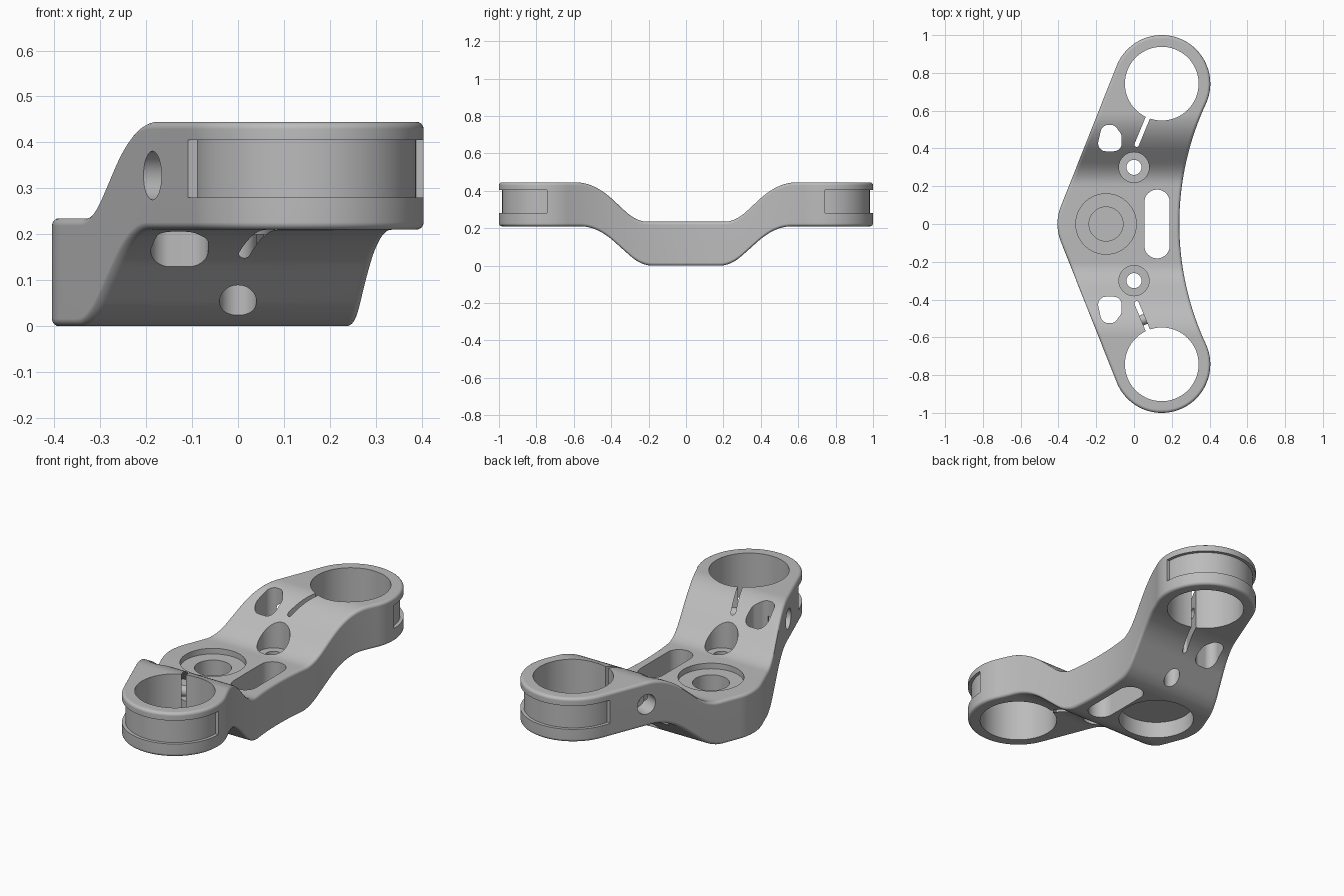
import bpy, bmesh
from math import sin, cos, pi, sqrt, hypot, atan2
from mathutils import Vector, Matrix
from mathutils.geometry import convex_hull_2d

if "Cube" in bpy.data.objects:
    bpy.data.objects.remove(bpy.data.objects["Cube"])

# Plan layout: a centre boss, two clamp rings and a concave edge between them
RAD = 0.257
RING = Vector((0.147, 0.743))
STEM = Vector((-0.148, 0))
WAIST = 0.24
gap = RING.x - WAIST
ARC = (gap ** 2 + RING.y ** 2 - RAD ** 2) / (2 * (RAD + gap))
along = (RING - STEM).normalized()
normal = Vector((-along.y, along.x))
FILLET = 0.016


def left_x(y, d):
    y, r = abs(y), RAD - d
    a, b = STEM + normal * r, RING + normal * r
    if y < a.y:
        return STEM.x - sqrt(r * r - y * y)
    if y < b.y:
        return a.x + (y - a.y) * along.x / along.y
    return RING.x - sqrt(max(0, r * r - (y - RING.y) ** 2))


def right_x(y, d):
    y, r = abs(y), RAD - d
    touch = RING.y * (ARC + d) / (ARC + RAD)
    if y < touch:
        return WAIST + ARC - sqrt((ARC + d) ** 2 - y * y)
    return RING.x + sqrt(max(0, r * r - (y - RING.y) ** 2))


def ramp(u, w):
    if abs(u) < w:
        return (u + w) ** 2 / (4 * w)
    return max(u, 0)


def step(y, low, high, y0, y1, w0, w1):
    m = (high - low) / (y1 - y0)
    return low + m * (ramp(abs(y) - y0, w0) - ramp(abs(y) - y1, w1))


def top_z(y):
    return step(y, 0.235, 0.445, 0.265, 0.49, 0.06, 0.1)


def bottom_z(y):
    return step(y, 0, 0.21, 0.24, 0.475, 0.06, 0.09)


def finish(bm, name):
    bmesh.ops.recalc_face_normals(bm, faces=bm.faces)
    mesh = bpy.data.meshes.new(name)
    bm.to_mesh(mesh)
    bm.free()
    ob = bpy.data.objects.new(name, mesh)
    bpy.context.collection.objects.link(ob)
    return ob


# Body: stacked outlines with rounded rims, closed by strips across the width
half = [RING.y * i / 64 for i in range(64)]
half += [RING.y + RAD * sin(pi / 2 * i / 24) for i in range(25)]
stations = [-t for t in reversed(half[1:])] + half
n = len(stations) - 1
angles = [pi / 2 * k / 4 for k in range(5)]
layers = [(bottom_z, a, -1) for a in reversed(angles)] + [(top_z, a, 1) for a in angles]
bm = bmesh.new()
loops = []
for height, a, side in layers:
    d = FILLET * (1 - cos(a))
    pts = []
    for t in stations:
        y = t * (1 - d)
        z = height(y) - side * FILLET * (1 - sin(a))
        pts.append((y, z))
    loop = [bm.verts.new((right_x(y, d), y, z)) for y, z in pts]
    loop += [bm.verts.new((left_x(y, d), y, z)) for y, z in reversed(pts[1:-1])]
    loops.append(loop)
size = 2 * n
for lo, hi in zip(loops, loops[1:]):
    for i in range(size):
        j = (i + 1) % size
        bm.faces.new((lo[i], lo[j], hi[j], hi[i]))
for loop in (loops[0], loops[-1]):
    for i in range(n):
        ids = [i, i + 1, size - i - 1, (size - i) % size]
        bm.faces.new([loop[k] for k in dict.fromkeys(ids)])
body = finish(bm, "clamp_body")


# Cutting helpers
def cut(bm):
    tool = finish(bm, "cutter")
    tool.hide_render = True
    mod = body.modifiers.new("cut", 'BOOLEAN')
    mod.operation = 'DIFFERENCE'
    mod.solver = 'EXACT'
    mod.object = tool
    bpy.context.view_layer.objects.active = body
    bpy.ops.object.modifier_apply(modifier=mod.name)
    bpy.data.objects.remove(tool)


def prism(pts, z0, z1):
    bm = bmesh.new()
    face = bm.faces.new([bm.verts.new((x, y, z0)) for x, y in pts])
    out = bmesh.ops.extrude_face_region(bm, geom=[face])
    verts = [v for v in out["geom"] if isinstance(v, bmesh.types.BMVert)]
    bmesh.ops.translate(bm, verts=verts, vec=(0, 0, z1 - z0))
    cut(bm)


def hole(circles, r, z0=-0.5, z1=1, seg=48):
    pts = [Vector((x + r * cos(2 * pi * k / seg), y + r * sin(2 * pi * k / seg)))
           for x, y in circles for k in range(seg)]
    prism([pts[i] for i in convex_hull_2d(pts)], z0, z1)


def bore(start, direction, r, length):
    bm = bmesh.new()
    rot = direction.to_track_quat('Z', 'Y').to_matrix().to_4x4()
    mid = start + direction * (length / 2 - 0.1)
    bmesh.ops.create_cone(bm, cap_ends=True, segments=32, radius1=r, radius2=r,
                          depth=length + 0.2, matrix=Matrix.Translation(mid) @ rot)
    cut(bm)


# Stem hole with recesses above and below, and the long slot
hole([STEM], 0.09, seg=64)
hole([STEM], 0.16, z0=0.205, seg=64)
hole([STEM], 0.19, z1=0.09, seg=64)
hole([(0.122, -0.115), (0.122, 0.115)], 0.067)

for s in (-1, 1):
    # Clamp ring bore
    hole([(RING.x, s * RING.y)], 0.195, seg=96)
    # Mounting hole with spot face
    hole([(0, s * 0.3)], 0.04)
    hole([(0, s * 0.3)], 0.08, z0=0.2)
    # Lightening window
    window = [(-0.148, 0.427), (-0.107, 0.427), (-0.107, 0.458), (-0.125, 0.483), (-0.135, 0.483)]
    hole([(x, s * y) for x, y in window], 0.042)
    # Clamp slit
    hole([(0.014, s * 0.42), (0.095, s * 0.615)], 0.012, seg=16)
    # Pinch bolt hole, counterbored from the straight side
    direction = Vector((-normal.x, -normal.y * s, 0))
    start = Vector((-0.185, s * 0.6, 0.328))
    bore(start, direction, 0.053, 0.09)
    bore(start, direction, 0.028, 0.38)
    # Band groove around the outer half of the ring
    sweep = [pi * 0.935 * k / 48 for k in range(49)]
    band = [(0.24, a) for a in sweep] + [(0.32, a) for a in reversed(sweep)]
    prism([(RING.x + r * cos(a), s * (RING.y + r * sin(a))) for r, a in band], 0.28, 0.405)

# Material and shading
mat = bpy.data.materials.new("machined grey")
mat.use_nodes = True
grey = (0.5, 0.5, 0.5, 1)
mat.diffuse_color = grey
for node in mat.node_tree.nodes:
    if node.type == 'BSDF_PRINCIPLED':
        node.inputs["Base Color"].default_value = grey
body.data.materials.clear()
body.data.materials.append(mat)
for p in body.data.polygons:
    p.material_index = 0
bpy.ops.object.select_all(action='DESELECT')
body.select_set(True)
bpy.context.view_layer.objects.active = body
bpy.ops.object.shade_smooth_by_angle(angle=0.55)
weighted = body.modifiers.new("weighted normals", 'WEIGHTED_NORMAL')
weighted.keep_sharp = True
